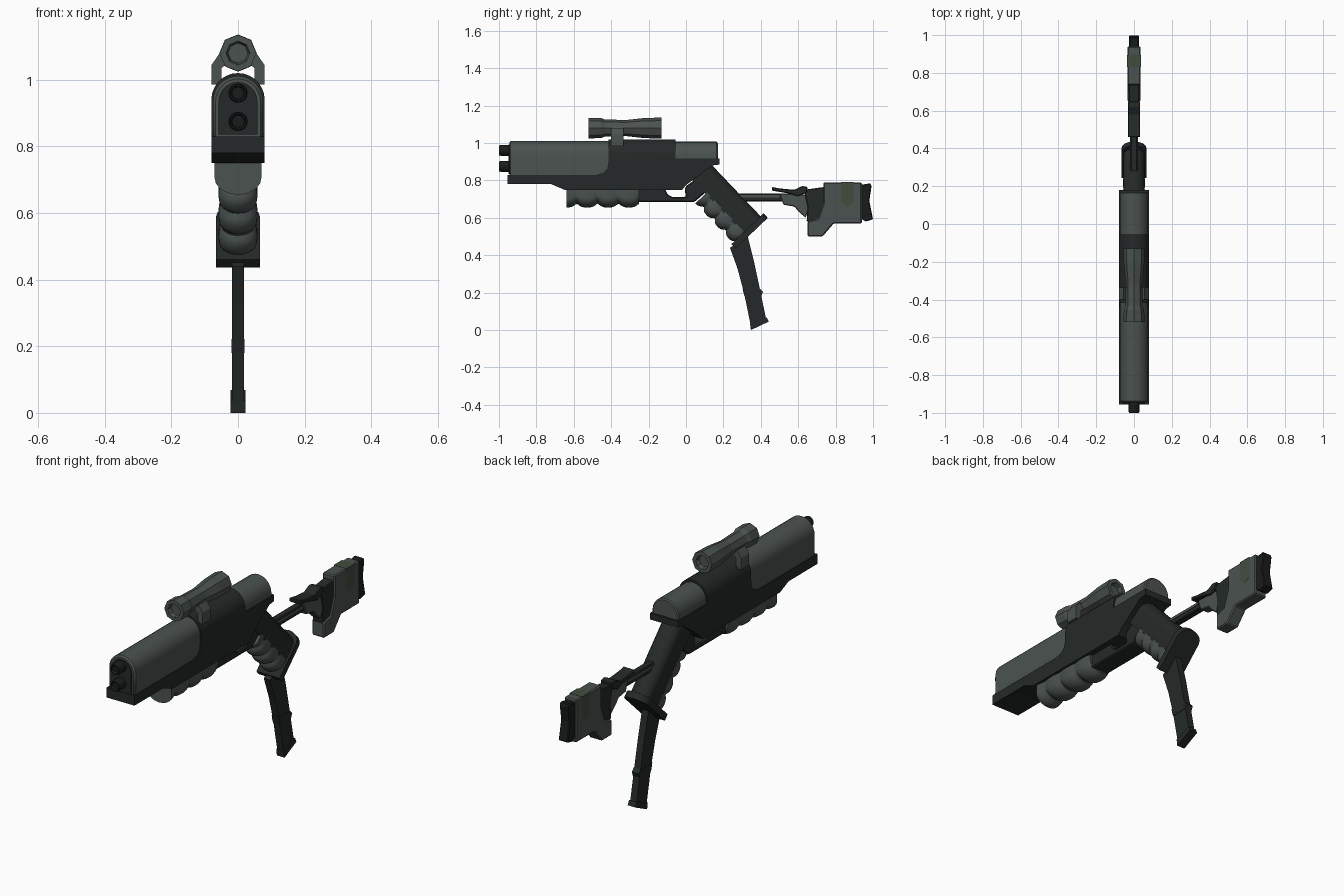
import bpy, bmesh, math
from mathutils import Vector

if "Cube" in bpy.data.objects:
    bpy.data.objects.remove(bpy.data.objects["Cube"])


def material(name, rgb):
    m = bpy.data.materials.new(name)
    m.diffuse_color = (*rgb, 1)
    m.use_nodes = True
    m.node_tree.nodes["Principled BSDF"].inputs["Base Color"].default_value = m.diffuse_color
    return m


DARK = material("dark_metal", (0.018, 0.022, 0.021))
GREY = material("grey_metal", (0.07, 0.085, 0.078))
GREEN = material("green_grey", (0.055, 0.072, 0.048))
BLACK = material("black_rubber", (0.01, 0.012, 0.012))


def loft(name, rings, mat, bevel=0, smooth=True):
    """Skin a list of equal-length closed rings and cap both ends."""
    bm = bmesh.new()
    vs = [[bm.verts.new(p) for p in r] for r in rings]
    n = len(vs[0])
    for a, b in zip(vs, vs[1:]):
        for i in range(n):
            j = (i + 1) % n
            bm.faces.new((a[i], a[j], b[j], b[i]))
    bm.faces.new(vs[0])
    bm.faces.new(vs[-1][::-1])
    bmesh.ops.recalc_face_normals(bm, faces=bm.faces)
    me = bpy.data.meshes.new(name)
    bm.to_mesh(me)
    bm.free()
    ob = bpy.data.objects.new(name, me)
    bpy.context.collection.objects.link(ob)
    me.materials.append(mat)
    if bevel:
        b = ob.modifiers.new("bevel", 'BEVEL')
        b.width, b.segments, b.limit_method = bevel, 1, 'ANGLE'
    if smooth:
        bpy.ops.object.select_all(action='DESELECT')
        ob.select_set(True)
        bpy.context.view_layer.objects.active = ob
        bpy.ops.object.shade_smooth_by_angle(angle=math.radians(32))
    return ob


def prism(name, pts, w, mat, bevel=0):
    """Side profile (y, z) extruded to half width w."""
    return loft(name, [[(x, y, z) for y, z in pts] for x in (-w, w)], mat, bevel, False)


def arch(name, w, z0, zc, ys, mat, bevel=0):
    """Round-topped section extruded along y."""
    sec = [(w, z0)] + [(w * math.cos(math.pi * i / 14), zc + w * math.sin(math.pi * i / 14))
                       for i in range(15)] + [(-w, z0)]
    return loft(name, [[(x, y, z) for x, z in sec] for y in ys], mat, bevel)


def lathe(name, prof, zc, n, mat):
    """Revolve (y, radius) pairs about a lengthwise axis at height zc."""
    return loft(name, [[(r * math.sin(2 * math.pi * i / n), y, zc + r * math.cos(2 * math.pi * i / n))
                        for i in range(n)] for y, r in prof], mat, 0, n > 8)


def wavy_grip(name, origin, d, down, length, depth, w, lobes, phase):
    """Finger grip: U-shaped section whose depth ripples along the length."""
    o, d, down = (Vector((0, *v)) for v in (origin, d, down))
    rings = []
    for k in range(41):
        t = k / 40
        ripple = 1 - abs(math.sin(math.pi * (lobes * t + phase)))
        dep, ww = depth - 0.022 * ripple ** 1.5, w - 0.006 * ripple
        ring = [o + d * length * t + Vector((-ww, 0, 0))]
        for i in range(11):
            a = math.pi * i / 10
            ring.append(o + d * length * t + down * (dep - 0.05 + 0.05 * math.sin(a))
                        + Vector((-ww * math.cos(a), 0, 0)))
        ring.append(o + d * length * t + Vector((ww, 0, 0)))
        rings.append(ring)
    return loft(name, rings, GREY)


# Receiver: side profile trimmed to a round-topped section
receiver = prism("receiver", [
    (-.955, .83), (-.955, .78), (-.72, .78), (-.65, .75), (-.02, .75), (.0, .775), (.14, .88),
    (.18, .885), (.18, .917), (-.055, .917), (-.055, 1.05), (-.415, 1.05), (-.415, .90),
    (-.42, .865), (-.44, .842), (-.48, .83)], .1, DARK)
trim = arch("receiver_trim", .08, .6, .94, (-1.1, .3), DARK)
mod = receiver.modifiers.new("trim", 'BOOLEAN')
mod.operation, mod.object, mod.solver = 'INTERSECT', trim, 'EXACT'
bpy.ops.object.select_all(action='DESELECT')
receiver.select_set(True)
bpy.context.view_layer.objects.active = receiver
bpy.ops.object.modifier_apply(modifier="trim")
bpy.ops.object.shade_smooth_by_angle(angle=math.radians(32))
bpy.data.objects.remove(trim)

# Barrel shroud, rear cover and twin muzzles
arch("barrel_shroud", .075, .82, .936, (-.945, -.38), GREY, .008)
arch("muzzle_plate", .058, .835, .935, (-.95, -.93), DARK)
arch("rear_cover", .075, .9, .932, (-.08, .17), GREY, .006)
for nm, z in (("upper_muzzle", .96), ("lower_muzzle", .875)):
    lathe(nm, [(-.985, .012), (-.985, .018), (-1, .022), (-1, .026), (-.99, .029), (-.93, .029)],
          z, 16, BLACK)

# Scope and its mount
lathe("scope", [(-.50, .012), (-.50, .03), (-.52, .036), (-.52, .055), (-.455, .054), (-.435, .046),
                (-.32, .043), (-.22, .054), (-.13, .056), (-.13, .036), (-.15, .03), (-.15, .012)],
      1.08, 8, GREY)
for nm, s in (("left", -1), ("right", 1)):
    sec = [(.079, .985), (.079, 1.045), (.055, 1.08), (.03, 1.05), (.05, 1.035), (.05, .985)]
    loft("scope_mount_" + nm, [[(s * x, y, z) for x, z in sec] for y in (-.4, -.335)], GREY, 0, False)

# Fore grip and trigger guard
wavy_grip("fore_grip", (-.64, .76), (1, 0), (0, -1), .39, .105, .07, 3.5, .5)
prism("trigger_guard", [
    (-.26, .76), (-.26, .685), (.045, .685), (.11, .74), (.1, .84), (.0, .77), (-.008, .75),
    (.0, .713), (-.07, .71), (-.098, .725), (-.115, .76)], .05, DARK, .006)

# Slanted pistol grip, measured along D and across E from its upper rear corner
TOP, D, E = Vector((0, .14, .88)), Vector((0, .69, -.724)), Vector((0, .724, .69))


def grip_block(name, s0, s1, u0, u1, w, r):
    sec = [(-w, u0)] + [(-w * math.cos(math.pi * i / 8), u1 - r + r * math.sin(math.pi * i / 8))
                        for i in range(9)] + [(w, u0)]
    return loft(name, [[TOP + D * s + E * u + Vector((x, 0, 0)) for x, u in sec]
                       for s in (s0, s1)], DARK)


grip_block("pistol_grip", -.04, .385, -.13, 0, .055, .045)
grip_block("grip_base", .375, .408, -.215, .022, .066, .05)
o = TOP + D * .085 - E * .12
wavy_grip("finger_grip", (o.y, o.z), (D.y, D.z), (-E.y, -E.z), .3, .085, .058, 3.5, .5)

# Magazine with rib and foot
prism("magazine", [(.235, .44), (.275, .33), (.31, .2), (.347, .02), (.43, .05), (.395, .22),
                   (.365, .36), (.33, .5)], .018, DARK)
prism("magazine_rib", [(.307, .2), (.302, .222), (.395, .222), (.412, .205), (.402, .18), (.313, .18)],
      .02, DARK)
prism("magazine_foot", [(.342, .035), (.347, .0), (.442, .045), (.432, .068)], .022, DARK)

# Stock: bar, cheek rest, bracket, butt and pad
prism("stock_bar", [(.2, .73), (.56, .73), (.56, .688), (.2, .688)], .018, DARK, .004)
prism("stock_rail", [(.26, .722), (.5, .722), (.5, .71), (.26, .71)], .021, GREY)
prism("cheek_rest", [(.46, .765), (.5, .757), (.58, .75), (.62, .77), (.65, .765), (.645, .735),
                     (.6, .715), (.55, .73), (.46, .745)], .033, DARK, .004)
prism("stock_bracket", [(.5, .73), (.64, .725), (.66, .66), (.64, .6), (.6, .635), (.58, .66),
                        (.52, .67)], .024, GREY, .004)
prism("stock_neck", [(.63, .75), (.74, .765), (.74, .62), (.68, .575), (.645, .58), (.65, .66)],
      .028, DARK, .004)
prism("butt", [(.735, .79), (.94, .79), (.94, .57), (.79, .57), (.73, .5), (.65, .5), (.65, .58),
               (.705, .595), (.735, .68)], .035, GREY, .006)
prism("butt_inlay", [(.83, .791), (.895, .791), (.895, .68), (.86, .66), (.83, .69)], .036, GREEN)
prism("butt_pad", [(.93, .775), (.985, .785), (.992, .77), (.98, .69), (1.0, .592), (.96, .58),
                   (.93, .6)], .026, BLACK, .004)
